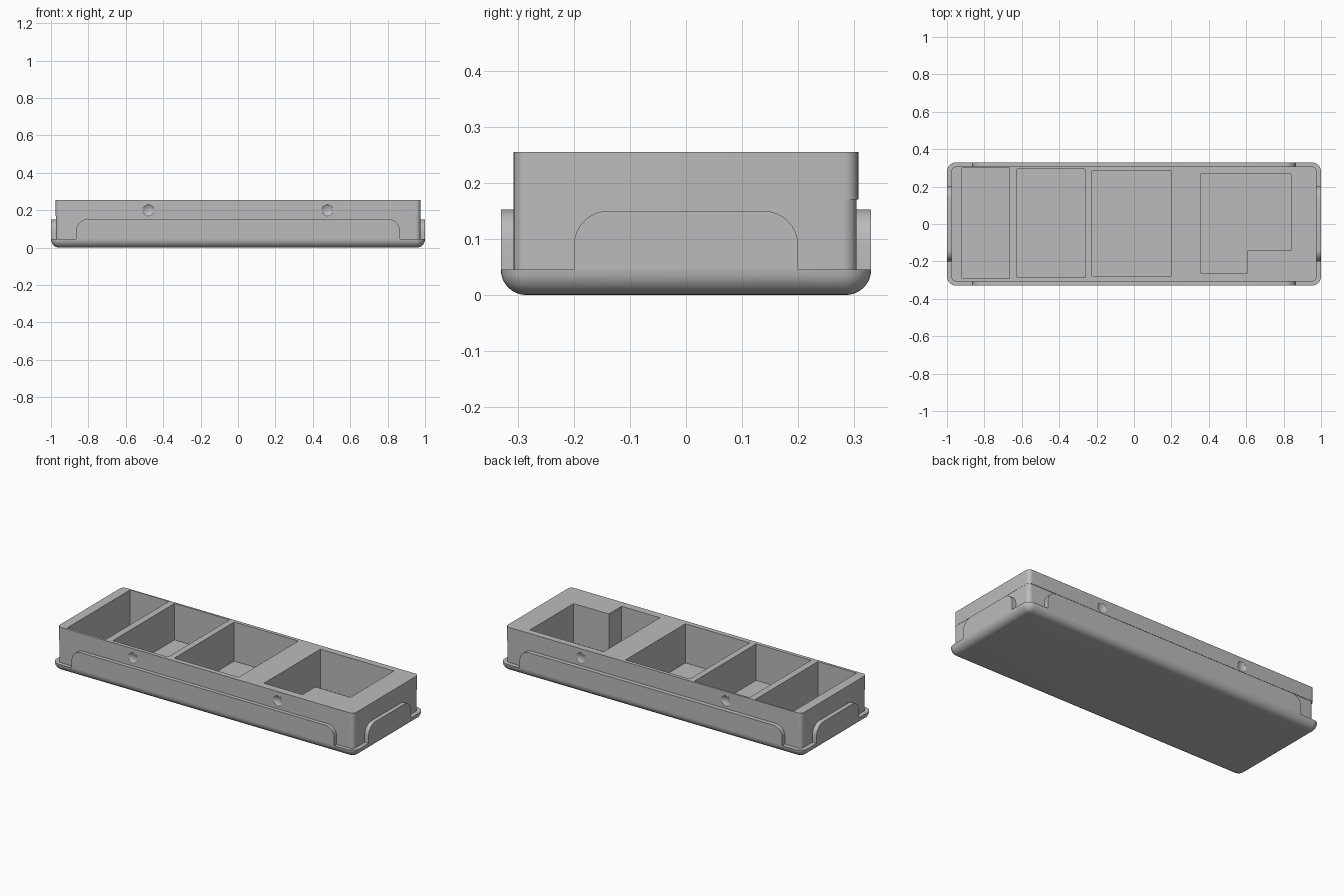
import bpy
import bmesh
from math import cos, sin, pi, radians
from mathutils import Vector, Matrix

cube = bpy.data.objects.get("Cube")
if cube:
    bpy.data.objects.remove(cube, do_unlink=True)

grey = bpy.data.materials.new("plain grey")
grey.use_nodes = True
grey.diffuse_color = (0.5, 0.5, 0.5, 1)
for node in grey.node_tree.nodes:
    if node.type == 'BSDF_PRINCIPLED':
        node.inputs["Base Color"].default_value = grey.diffuse_color


def add_mesh(name, bm):
    bmesh.ops.recalc_face_normals(bm, faces=bm.faces)
    mesh = bpy.data.meshes.new(name)
    bm.to_mesh(mesh)
    bm.free()
    obj = bpy.data.objects.new(name, mesh)
    bpy.context.collection.objects.link(obj)
    mesh.materials.append(grey)
    return obj


def loft(name, loops):
    """Skin a stack of matching closed loops and cap both ends."""
    bm = bmesh.new()
    rings = [[bm.verts.new(p) for p in loop] for loop in loops]
    count = len(rings[0])
    for low, high in zip(rings, rings[1:]):
        for i in range(count):
            j = (i + 1) % count
            bm.faces.new((low[i], low[j], high[j], high[i]))
    bm.faces.new(rings[0])
    bm.faces.new(rings[-1])
    return add_mesh(name, bm)


def arc(cx, cy, r, start, steps=8):
    """Quarter circle, counter-clockwise."""
    return [(cx + r * cos(start + i * pi / 2 / steps),
             cy + r * sin(start + i * pi / 2 / steps)) for i in range(steps + 1)]


def rounded(x0, x1, y0, y1, r, z):
    corners = [(x1 - r, y1 - r), (x0 + r, y1 - r), (x0 + r, y0 + r), (x1 - r, y0 + r)]
    return [(x, y, z) for k, (cx, cy) in enumerate(corners)
            for x, y in arc(cx, cy, r, k * pi / 2)]


def side_panel(name, half_width, top, radius, inner, outer, turn):
    """Arched wall plate, built facing the front and turned into place."""
    profile = [(half_width, RIM)]
    profile += arc(half_width - radius, top - radius, radius, 0)
    profile += arc(radius - half_width, top - radius, radius, pi / 2)
    profile += [(-half_width, RIM)]
    spin = Matrix.Rotation(radians(turn), 3, 'Z')
    return loft(name, [[spin @ Vector((x, -d, z)) for x, z in profile]
                       for d in (inner, outer)])


def cut(obj, cutter):
    mod = obj.modifiers.new("cut", 'BOOLEAN')
    mod.operation = 'DIFFERENCE'
    mod.solver = 'EXACT'
    mod.object = cutter
    bpy.context.view_layer.objects.active = obj
    bpy.ops.object.modifier_apply(modifier=mod.name)


RIM, SEAM, TOP = 0.045, 0.17, 0.255

# Base slab with a rounded underside
layers = []
for i in range(9):
    a = i * pi / 16
    inset = RIM * (1 - sin(a))
    layers.append(rounded(inset - 1, 1 - inset, inset - 0.33, 0.33 - inset,
                          0.05 - inset, RIM * (1 - cos(a))))
base = loft("base", layers)

# Body in two tiers, with a fine overhang at the seam
lower_body = loft("lower_body", [rounded(-0.973, 0.975, -0.307, 0.304, 0.025, z)
                                 for z in (RIM, SEAM)])
upper_body = loft("upper_body", [rounded(-0.976, 0.976, -0.307, 0.307, 0.025, z)
                                 for z in (SEAM, TOP)])

# Arched wall panels
panels = []
for label, turn in (("front", 0), ("back", 180)):
    panels.append(side_panel(label + "_panel", 0.865, 0.152, 0.06, 0.304, 0.33, turn))
for label, turn in (("left", 90), ("right", -90)):
    panels.append(side_panel(label + "_panel", 0.2, 0.15, 0.062, 0.973, 1.0, turn))

# Compartments: three rectangles and one stepped outline
pockets = []
for x0, x1, y0, y1, floor in ((-0.92, -0.665, -0.292, 0.3, 0.04),
                              (-0.625, -0.262, -0.285, 0.295, 0.038),
                              (-0.225, 0.198, -0.277, 0.286, 0.022)):
    pockets.append(([(x0, y0), (x1, y0), (x1, y1), (x0, y1)], floor))
pockets.append(([(0.355, -0.262), (0.608, -0.262), (0.608, -0.142),
                 (0.84, -0.142), (0.84, 0.268), (0.355, 0.268)], 0.022))
for outline, floor in pockets:
    cutter = loft("pocket_cutter", [[(x, y, z) for x, y in outline] for z in (floor, 0.4)])
    cutter.hide_render = True
    for part in (base, lower_body, upper_body):
        cut(part, cutter)
    bpy.data.objects.remove(cutter, do_unlink=True)

# Shallow round dimples on the front and back, crossing the seam
for sx in (-1, 1):
    for sy in (-1, 1):
        bm = bmesh.new()
        bmesh.ops.create_uvsphere(bm, u_segments=48, v_segments=32, radius=0.05,
                                  matrix=Matrix.Translation((sx * 0.478, sy * 0.347, 0.2)))
        cutter = add_mesh("dimple_cutter", bm)
        cutter.hide_render = True
        for part in (lower_body, upper_body):
            cut(part, cutter)
        bpy.data.objects.remove(cutter, do_unlink=True)

# Smooth fillets, crisp edges
bpy.ops.object.select_all(action='DESELECT')
for obj in [base, lower_body, upper_body] + panels:
    obj.select_set(True)
bpy.context.view_layer.objects.active = base
bpy.ops.object.shade_smooth_by_angle(angle=radians(25))
